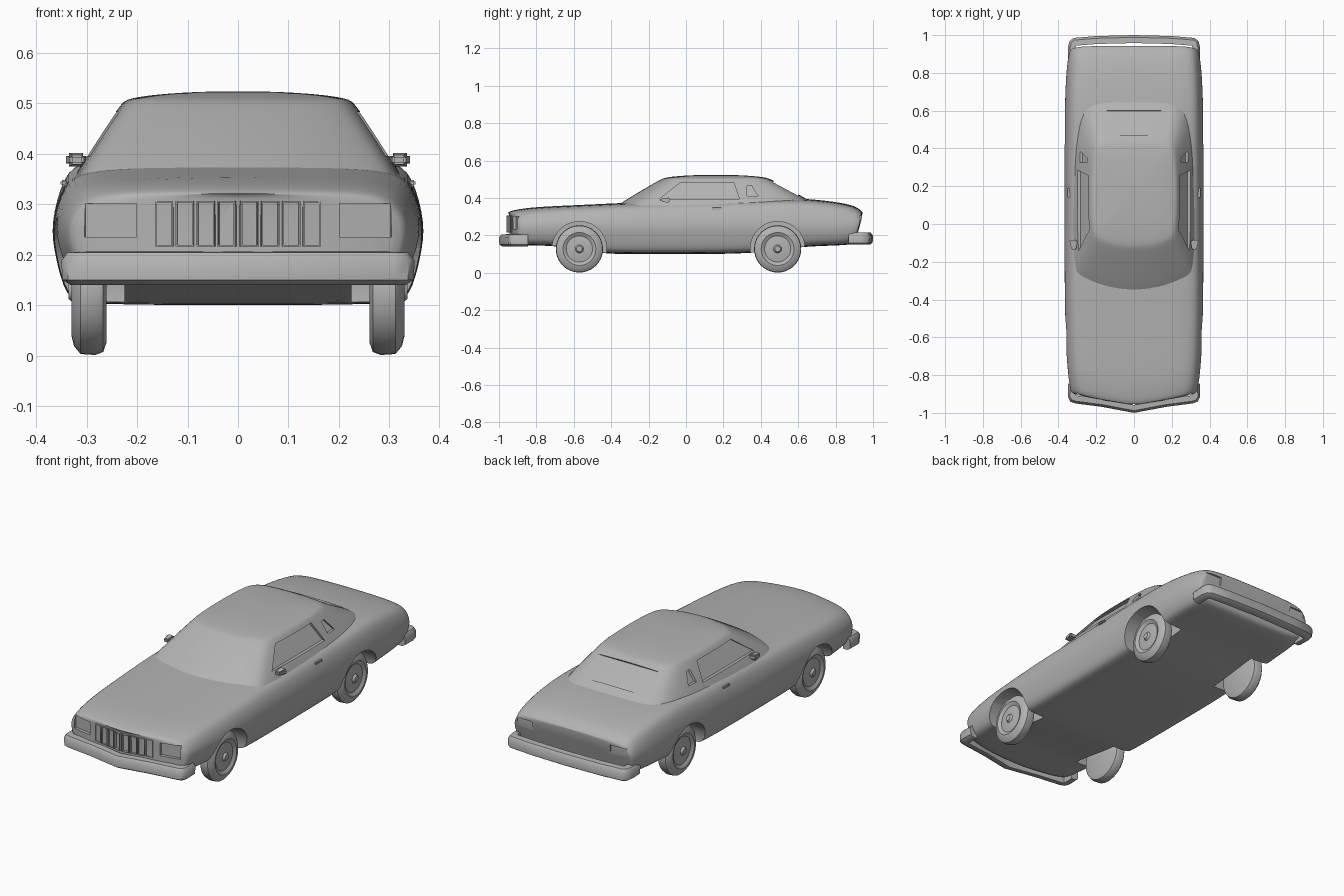
import bpy, bmesh, math
from mathutils import Vector, Matrix

if "Cube" in bpy.data.objects:
    bpy.data.objects.remove(bpy.data.objects["Cube"])

grey = bpy.data.materials.new("plain grey")
grey.use_nodes = True
COLOR = (0.45, 0.45, 0.45, 1)
grey.diffuse_color = COLOR
grey.node_tree.nodes["Principled BSDF"].inputs["Base Color"].default_value = COLOR


def finish(name, bm, levels=0):
    """Turn a bmesh into an object, optionally subdivided."""
    bmesh.ops.remove_doubles(bm, verts=bm.verts, dist=0.0002)
    bmesh.ops.recalc_face_normals(bm, faces=bm.faces)
    mesh = bpy.data.meshes.new(name)
    bm.to_mesh(mesh)
    bm.free()
    mesh.materials.append(grey)
    ob = bpy.data.objects.new(name, mesh)
    bpy.context.collection.objects.link(ob)
    if levels:
        ob.modifiers.new("subdivide", 'SUBSURF').levels = levels
        apply(ob, "subdivide")
    return ob


def apply(ob, modifier):
    bpy.ops.object.select_all(action='DESELECT')
    bpy.context.view_layer.objects.active = ob
    ob.select_set(True)
    bpy.ops.object.modifier_apply(modifier=modifier)


def smooth(ob, angle=35):
    bpy.ops.object.select_all(action='DESELECT')
    bpy.context.view_layer.objects.active = ob
    ob.select_set(True)
    bpy.ops.object.shade_smooth_by_angle(angle=math.radians(angle))


def loft(name, rings, levels=0, caps=False):
    """Skin a list of closed rings."""
    bm = bmesh.new()
    rows = [[bm.verts.new(p) for p in ring] for ring in rings]
    n = len(rows[0])
    for a, b in zip(rows, rows[1:]):
        for i in range(n):
            bm.faces.new((a[i], a[(i + 1) % n], b[(i + 1) % n], b[i]))
    if caps:
        bm.faces.new(rows[0])
        bm.faces.new(rows[-1])
    return finish(name, bm, levels)


def mirrored(half):
    """Complete a half ring whose ends lie on the centre line."""
    return half + [(-p[0], *p[1:]) for p in half[-2:0:-1]]


def box(name, centre, size, turn=0, axis='Z', bevel=0):
    bm = bmesh.new()
    bmesh.ops.create_cube(bm, size=1, matrix=Matrix.Diagonal((*size, 1)))
    if bevel:
        bmesh.ops.bevel(bm, geom=bm.edges[:], offset=bevel, segments=2, affect='EDGES')
    bm.transform(Matrix.Translation(centre) @ Matrix.Rotation(turn, 4, axis))
    return finish(name, bm)


def cut(target, cutter):
    cutter.hide_render = True
    mod = target.modifiers.new("cut", 'BOOLEAN')
    mod.operation = 'DIFFERENCE'
    mod.object = cutter
    apply(target, "cut")
    bpy.data.objects.remove(cutter)


def lathe(name, profile, side, y, z, steps=40):
    """Revolve (x, radius) points about a sideways axle."""
    rings = []
    for k in range(steps):
        a = 2 * math.pi * k / steps
        rings.append([(side * x, y + r * math.cos(a), z + r * math.sin(a)) for x, r in profile])
    return loft(name, rings + rings[:1])


# Lower body: stations of y, half width, underside and top heights
stations = [(-.9, 0, .165, .322), (-.9, .325, .165, .322), (-.885, .34, .15, .334),
            (-.8, .353, .145, .35), (-.67, .364, .145, .358), (-.45, .37, .1, .368),
            (-.3, .372, .1, .376), (0, .372, .1, .383), (.37, .372, .1, .392),
            (.6, .372, .14, .402), (.8, .364, .145, .38), (.9, .352, .15, .36),
            (.935, .342, .16, .335), (.943, .333, .17, .325), (.943, 0, .17, .325)]
rings = []
for y, w, low, top in stations:
    section = [(0, top), (.5, top - .002), (.83, top - .01), (.93, top - .038), (1, .26),
               (.975, .2), (.92, low + .015), (.82, low), (0, low)]
    half = []
    for s, z in section:
        x = s * w
        point = max(0, (-.6 - y) / .3) * .06 * (1 - x / .36)      # pointed nose
        tuck = max(0, (y - .85) / .1) * max(0, .3 - z) * .3       # tail leans in
        half.append((x, y - point - tuck, z))
    rings.append(mirrored(half))
body = loft("lower_body", rings, levels=2)

# Cabin: base and roof outlines blended at several heights
base = [(0, -.355), (.17, -.325), (.275, -.268), (.306, -.235), (.314, 0),
        (.312, .3), (.305, .48), (.272, .655), (.15, .675), (0, .68)]
roof = [(0, -.125), (.12, -.11), (.19, -.08), (.217, -.045), (.227, .1),
        (.225, .25), (.218, .36), (.195, .425), (.1, .435), (0, .44)]
rings = []
for t, z, shrink in [(-.15, .35, 1), (0, .375, 1), (.5, .443, 1), (.94, .5, 1),
                     (1, .509, .97), (1, .518, .7), (1, .523, .3), (1, .523, 0)]:
    half = []
    for (bx, by), (rx, ry) in zip(base, roof):
        x, y = bx + (rx - bx) * t, by + (ry - by) * t
        half.append((x * shrink, .16 + (y - .16) * shrink, z))
    rings.append(mirrored(half))
cabin = loft("cabin", rings, levels=2)

# Recessed side windows and rear window
door_glass = [(-.14, .395), (-.03, .482), (.255, .482), (.285, .395)]
quarter_glass = [(.325, .41), (.325, .465), (.35, .465), (.385, .41)]
for side in (-1, 1):
    for shape in (door_glass, quarter_glass):
        inner, outer = [[(side * (.313 - .7 * (z - .375) + d), y, z) for y, z in shape]
                        for d in (-.016, .1)]
        cut(cabin, loft("window_cutter", [inner, outer], caps=True))
slope = .494
normal = Vector((0, math.sin(slope), math.cos(slope)))
cut(cabin, box("rear_window_cutter", Vector((0, .535, .454)) + normal * .018,
               (.44, .15, .05), -slope, 'X'))

# Wheel wells, headlight and tail light recesses
WHEELS = {"front": -.57, "rear": .49}
for side in (-1, 1):
    for y in WHEELS.values():
        well = [(.225, 0), (.225, .146), (.45, .146), (.45, 0)]
        cut(body, lathe("well_cutter", well, side, y, .128))
    cut(body, box("headlight_cutter", (side * .253, -.92, .268), (.105, .04, .066), side * .16))
    cut(body, box("tail_light_cutter", (side * .268, .95, .272), (.09, .04, .06)))
smooth(body)
smooth(cabin)

# Wheels with dished hub caps
tyre = [(.26, 0), (.26, .1), (.267, .12), (.283, .126), (.312, .124), (.325, .108),
        (.33, .088), (.324, .077), (.32, .07), (.326, .035), (.326, .022), (.336, .015), (.336, 0)]
for side, label in ((-1, "right"), (1, "left")):
    for end, y in WHEELS.items():
        smooth(lathe(f"{end}_{label}_wheel", tyre, side, y, .127))


# Wraparound bumpers swept along a plan path
def bumper(name, half, lift):
    path = [Vector((-x, y)) for x, y in half[:0:-1]] + [Vector(p) for p in half]
    facing = -1 if half[0][1] < 0 else 1
    section = [(.018, .14), (.002, .15), (0, .188), (.012, .204), (.042, .206), (.042, .14)]
    rings = []
    for i, p in enumerate(path):
        along = (path[min(i + 1, len(path) - 1)] - path[max(i - 1, 0)]).normalized()
        inward = Vector((along.y, -along.x)) * facing
        rings.append([(*(p + inward * d), z + lift) for d, z in section])
    smooth(loft(name, rings, caps=True), 40)


bumper("front_bumper", [(0, -1), (.17, -.968), (.31, -.95), (.338, -.94),
                        (.35, -.915), (.348, -.845)], 0)
bumper("rear_bumper", [(0, 1), (.2, .995), (.32, .985), (.342, .968),
                       (.35, .935), (.348, .87)], .01)

for side, label in ((-1, "right"), (1, "left")):
    # Grille cells with sunken centres
    for i in range(4):
        x = .0205 + .041 * i
        cell = box(f"{label}_grille_cell_{i + 1}", (side * x, -.94 + .16 * x, .261),
                   (.036, .04, .09), side * .16)
        bm = bmesh.new()
        bm.from_mesh(cell.data)
        face = min(bm.faces, key=lambda f: f.normal.y)
        inward = face.normal * -.014
        bmesh.ops.inset_region(bm, faces=[face], thickness=.004)
        rim = bmesh.ops.extrude_face_region(bm, geom=[face])
        bmesh.ops.translate(bm, vec=inward,
                            verts=[v for v in rim["geom"] if isinstance(v, bmesh.types.BMVert)])
        bm.faces.remove(face) if face.is_valid else None
        bm.to_mesh(cell.data)
        bm.free()

    # Door mirror tapering forward
    mirror = box(f"{label}_mirror", (side * .321, -.11, .388), (.04, .05, .027), bevel=.006)
    for v in mirror.data.vertices:
        if v.co.y < -.115:
            v.co.z = .388 + (v.co.z - .388) * .7
            v.co.x = side * .314 + (v.co.x - side * .314) * .7
    smooth(mirror, 50)

    # Door handle
    smooth(box(f"{label}_door_handle", (side * .345, .165, .342), (.014, .05, .012), bevel=.003))
